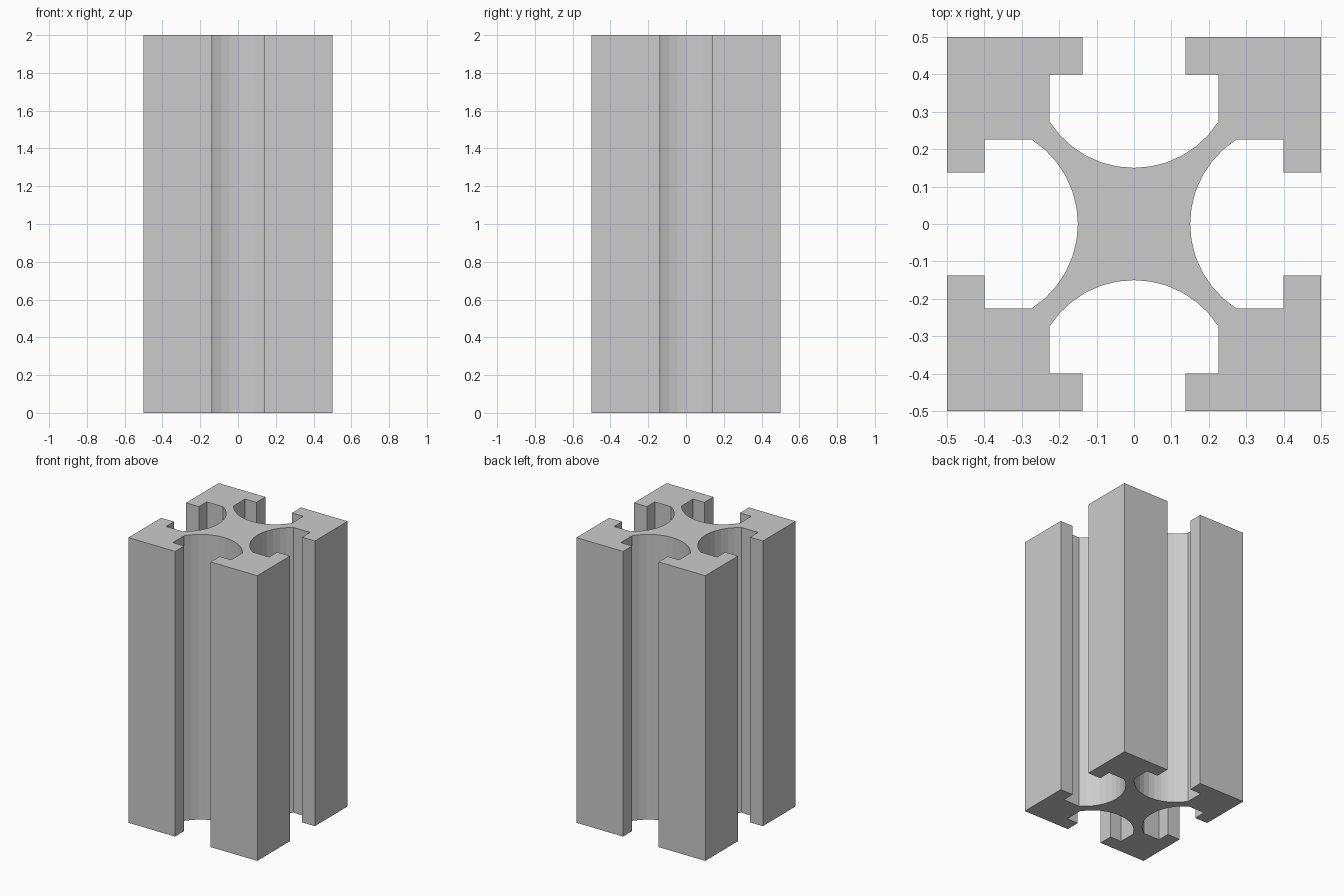
import bpy, bmesh, math
from mathutils import Matrix, Vector

if "Cube" in bpy.data.objects:
    bpy.data.objects.remove(bpy.data.objects["Cube"])

HALF, LENGTH = 0.5, 2.0
MOUTH, LIP, POCKET = 0.138, 0.4, 0.226   # slot half-opening, lip underside, pocket half-width
FLOOR, SHOULDER, STEPS = 0.15, 0.274, 12  # rounded slot floor

# Arc through the slot floor and both shoulders
sag = SHOULDER - FLOOR
radius = (POCKET ** 2 + sag ** 2) / (2 * sag)
sweep = math.asin(POCKET / radius)


def slot_side():
    """One side of the section, facing +y, running from right to left."""
    pts = [(HALF, HALF), (MOUTH, HALF), (MOUTH, LIP), (POCKET, LIP)]
    for i in range(STEPS + 1):
        a = sweep * (1 - 2 * i / STEPS)
        pts.append((radius * math.sin(a), FLOOR + radius * (1 - math.cos(a))))
    pts += [(-POCKET, LIP), (-MOUTH, LIP), (-MOUTH, HALF)]
    return [Vector((x, y, 0)) for x, y in pts]


# Four rotated copies make the closed cross-section
outline = []
for k in range(4):
    turn = Matrix.Rotation(k * math.pi / 2, 3, 'Z')
    outline += [turn @ p for p in slot_side()]

# Extrude the section along z
bm = bmesh.new()
base = bm.faces.new([bm.verts.new(p) for p in outline])
ext = bmesh.ops.extrude_face_region(bm, geom=[base], use_keep_orig=True)
top = [v for v in ext["geom"] if isinstance(v, bmesh.types.BMVert)]
bmesh.ops.translate(bm, verts=top, vec=(0, 0, LENGTH))
bmesh.ops.recalc_face_normals(bm, faces=bm.faces)

mesh = bpy.data.meshes.new("slotted_rail")
bm.to_mesh(mesh)
bm.free()
rail = bpy.data.objects.new("slotted_rail", mesh)
bpy.context.collection.objects.link(rail)
